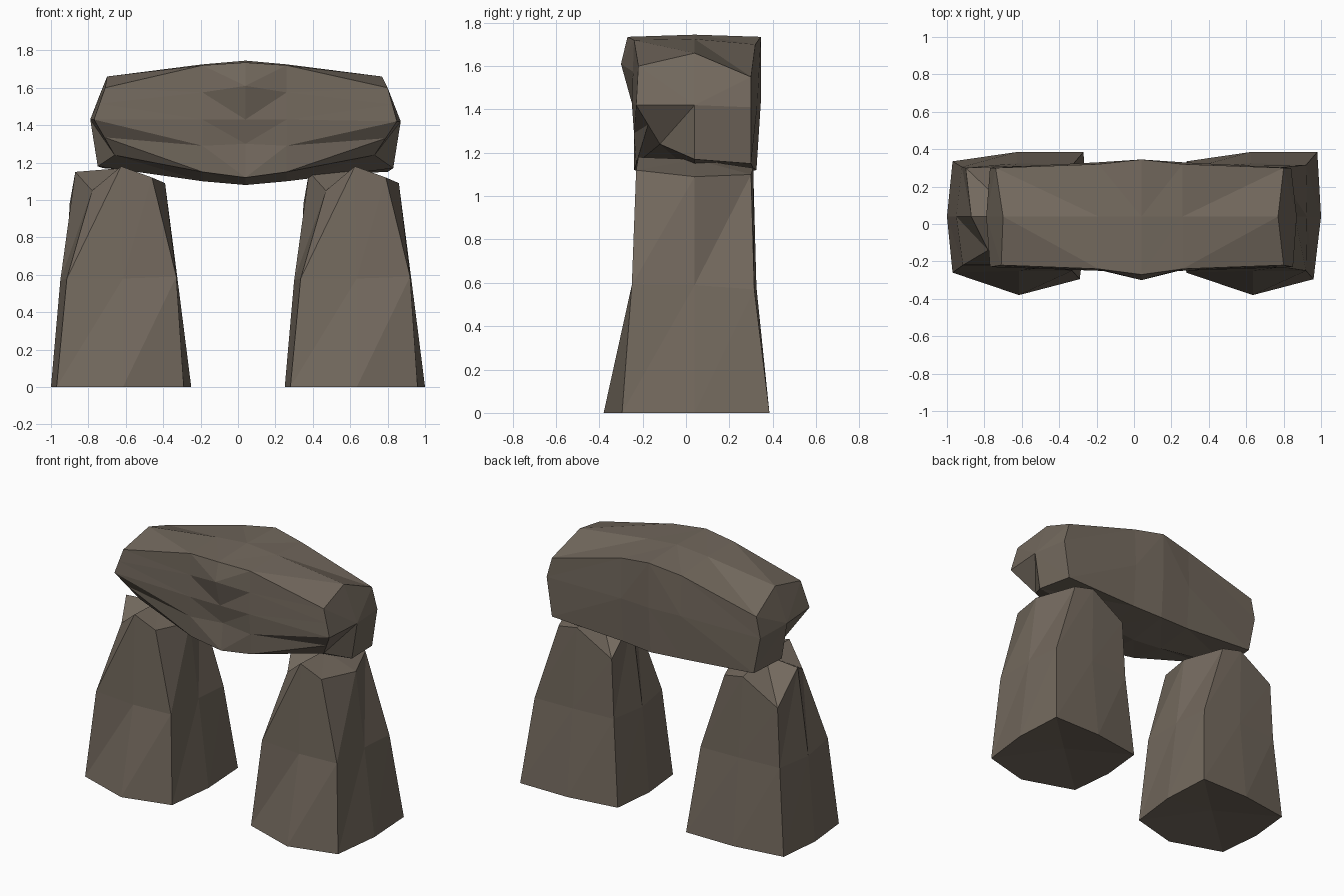
import bpy, bmesh
from mathutils import Vector

stone = bpy.data.materials.new("stone")
stone.diffuse_color = (0.17, 0.14, 0.11, 1)


def loft(name, rings, caps, flip_from=99):
    """Skin closed rings with triangles and close each end with a fan to a centre point."""
    bm = bmesh.new()
    loops = [[bm.verts.new(p) for p in ring] for ring in rings]
    n = len(loops[0])
    for k, (a, b) in enumerate(zip(loops, loops[1:])):
        for i in range(n):
            j = (i + 1) % n
            if k < flip_from:
                tris = (a[i], a[j], b[j]), (a[i], b[j], b[i])
            else:
                tris = (a[i], a[j], b[i]), (a[j], b[j], b[i])
            for t in tris:
                bm.faces.new(t)
    for loop, centre in zip((loops[0], loops[-1]), caps):
        c = bm.verts.new(centre)
        for i in range(n):
            bm.faces.new((loop[i], loop[(i + 1) % n], c))
    bmesh.ops.recalc_face_normals(bm, faces=bm.faces)
    mesh = bpy.data.meshes.new(name)
    bm.to_mesh(mesh)
    bm.free()
    mesh.materials.append(stone)
    ob = bpy.data.objects.new(name, mesh)
    bpy.context.collection.objects.link(ob)
    return ob


# Upright stones: foot, waist and head rings, starting at the front left corner
foot = [(-.345, -.26, 0), (.01, -.38, 0), (.335, -.295, 0), (.375, .04, 0),
        (.355, .385, 0), (0, .385, 0), (-.345, .335, 0), (-.375, .04, 0)]
waist = [(-.29, -.22, .58), (.01, -.25, .58), (.295, -.25, .59), (.3, .04, .59),
         (.295, .315, .57), (0, .325, .58), (-.295, .305, .58), (-.325, .04, .57)]
head = [(-.155, -.14, 1.05), (0, -.22, 1.18), (.165, -.23, 1.12), (.235, .04, 1.09),
        (.125, .30, 1.10), (-.02, .31, 1.13), (-.275, .30, .98), (-.245, .04, 1.15)]
for name, x in (("left_upright", -.625), ("right_upright", .625)):
    upright = loft(name, [foot, waist, head], [(0, .04, .05), (0, .04, 1.17)])
    upright.location.x = x

# Lintel: slices along x, each running from front top down and round the back
left_end = [(-.71, -.22, 1.60), (-.77, -.23, 1.43), (-.66, -.12, 1.24), (-.75, .04, 1.18),
            (-.72, .30, 1.17), (-.77, .30, 1.42), (-.74, .30, 1.56), (-.70, .04, 1.66)]
left_mid = [(-.19, -.24, 1.72), (-.19, -.25, 1.43), (-.19, -.23, 1.15), (-.19, .04, 1.10),
            (-.19, .31, 1.13), (-.19, .33, 1.43), (-.19, .32, 1.70), (-.19, .04, 1.725)]
middle = [(.04, -.27, 1.735), (.04, -.25, 1.43), (.04, -.24, 1.12), (.04, .04, 1.08),
          (.04, .325, 1.12), (.04, .345, 1.43), (.04, .345, 1.735), (.04, .04, 1.745)]
right_mid = [(.26, -.24, 1.72), (.26, -.25, 1.43), (.26, -.23, 1.15), (.26, .04, 1.10),
             (.26, .31, 1.13), (.26, .33, 1.43), (.26, .32, 1.70), (.26, .04, 1.725)]
right_end = [(.80, -.22, 1.60), (.85, -.23, 1.42), (.73, -.12, 1.24), (.83, .04, 1.17),
             (.80, .30, 1.15), (.84, .30, 1.41), (.80, .30, 1.55), (.77, .04, 1.66)]
slices = []
for s in (left_end, left_mid, middle, right_mid, right_end):
    p = [Vector(v) for v in s]
    upper, lower = (p[0] + p[1]) / 2, (p[1] + p[2]) / 2
    if s is middle:
        # Ridge above and hollow below on the front face
        upper, lower = Vector((.04, -.30, 1.61)), Vector((.04, -.22, 1.30))
    slices.append([p[0], upper, p[1], lower] + p[2:])
loft("lintel", slices, [(-.79, .04, 1.43), (.87, .04, 1.42)], flip_from=2)
